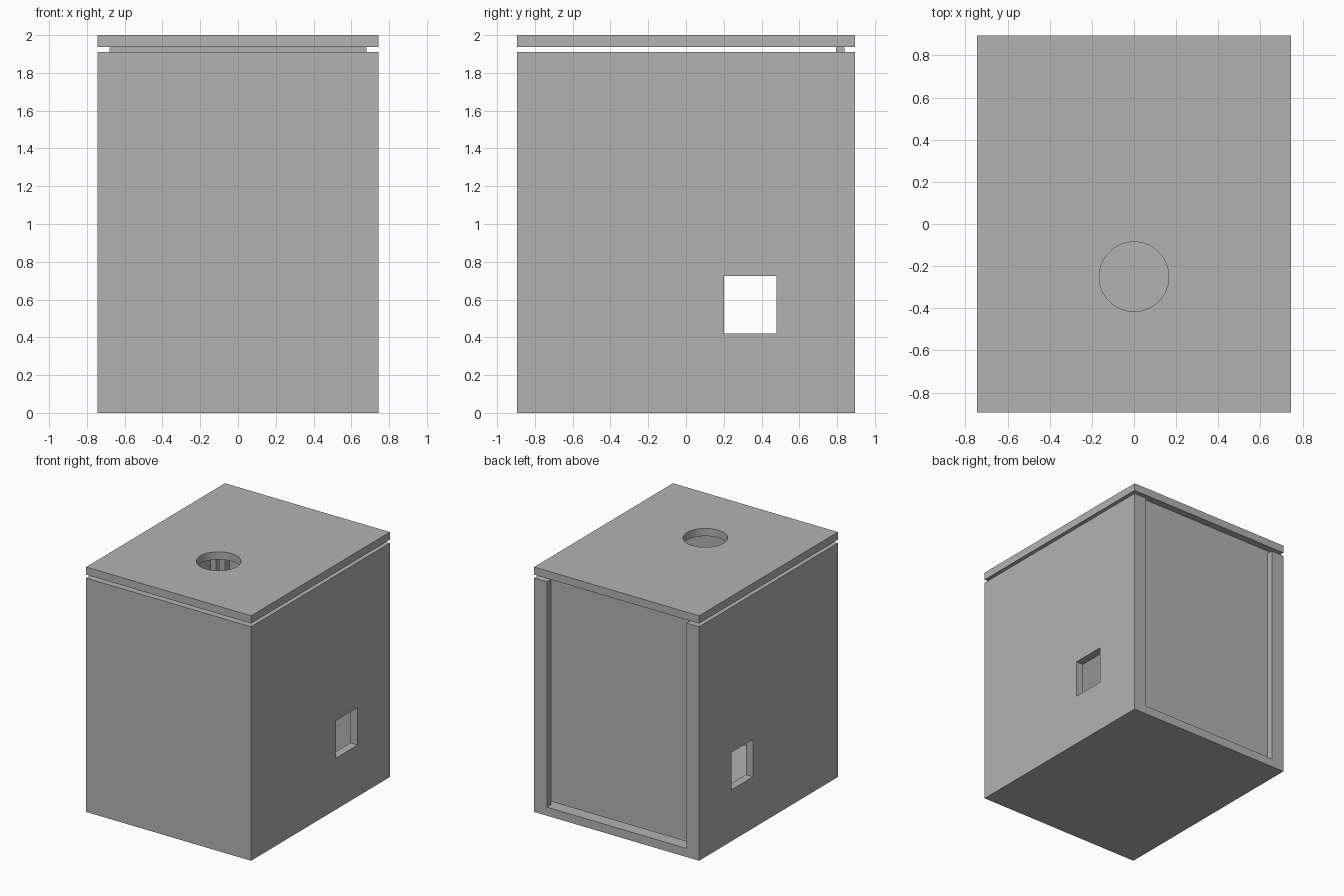
import bpy
import bmesh
from mathutils import Matrix

start = bpy.data.objects.get("Cube")
if start:
    bpy.data.objects.remove(start, do_unlink=True)

grey = bpy.data.materials.new("plain grey")
grey.use_nodes = True
colour = (0.45, 0.45, 0.45, 1)
grey.diffuse_color = colour
grey.node_tree.nodes["Principled BSDF"].inputs["Base Color"].default_value = colour


def add_object(name, bm):
    mesh = bpy.data.meshes.new(name)
    bm.to_mesh(mesh)
    bm.free()
    mesh.materials.append(grey)
    obj = bpy.data.objects.new(name, mesh)
    bpy.context.collection.objects.link(obj)
    return obj


def box(name, x, y, z):
    """Box from (low, high) ranges on each axis."""
    bm = bmesh.new()
    bmesh.ops.create_cube(bm, size=1)
    for v in bm.verts:
        v.co = [r[int(c > 0)] for r, c in zip((x, y, z), v.co)]
    return add_object(name, bm)


def cut(target, cutter):
    """Subtract the cutter, then discard it."""
    cutter.hide_render = True
    mod = target.modifiers.new("cut", "BOOLEAN")
    mod.operation = "DIFFERENCE"
    mod.solver = "EXACT"
    mod.object = cutter
    bpy.context.view_layer.objects.active = target
    bpy.ops.object.modifier_apply(modifier=mod.name)
    bpy.data.objects.remove(cutter, do_unlink=True)


W, D = 0.745, 0.895      # half width and half depth
FLOOR, RIM = 0.07, 1.91  # floor top and wall top

# Open-topped box: main room, back opening and two panel slots between rails
body = box("box_body", (-W, W), (-D, D), (0, RIM))
cut(body, box("room_cutter", (-0.68, 0.68), (-0.83, 0.615), (FLOOR, 2.2)))
cut(body, box("opening_cutter", (-0.63, 0.63), (0.5, 1.1), (FLOOR, 2.2)))
for low, high in ((0.66, 0.73), (0.79, 0.845)):
    cut(body, box("slot_cutter", (-0.685, 0.685), (low, high), (FLOOR, 2.2)))

# Square window through both side walls
cut(body, box("window_cutter", (-1, 1), (0.2, 0.48), (0.42, 0.725)))

# Sliding back panel
box("back_panel", (-0.68, 0.68), (0.795, 0.84), (0.095, 1.935))

# Raised lid with a round hole
lid = box("lid", (-W, W), (-D, D), (1.937, 2))
bm = bmesh.new()
bmesh.ops.create_cone(bm, cap_ends=True, segments=64, radius1=0.165, radius2=0.165,
                      depth=0.5, matrix=Matrix.Translation((0, -0.25, 1.97)))
cut(lid, add_object("hole_cutter", bm))
bpy.ops.object.select_all(action="DESELECT")
lid.select_set(True)
bpy.context.view_layer.objects.active = lid
bpy.ops.object.shade_smooth_by_angle()
